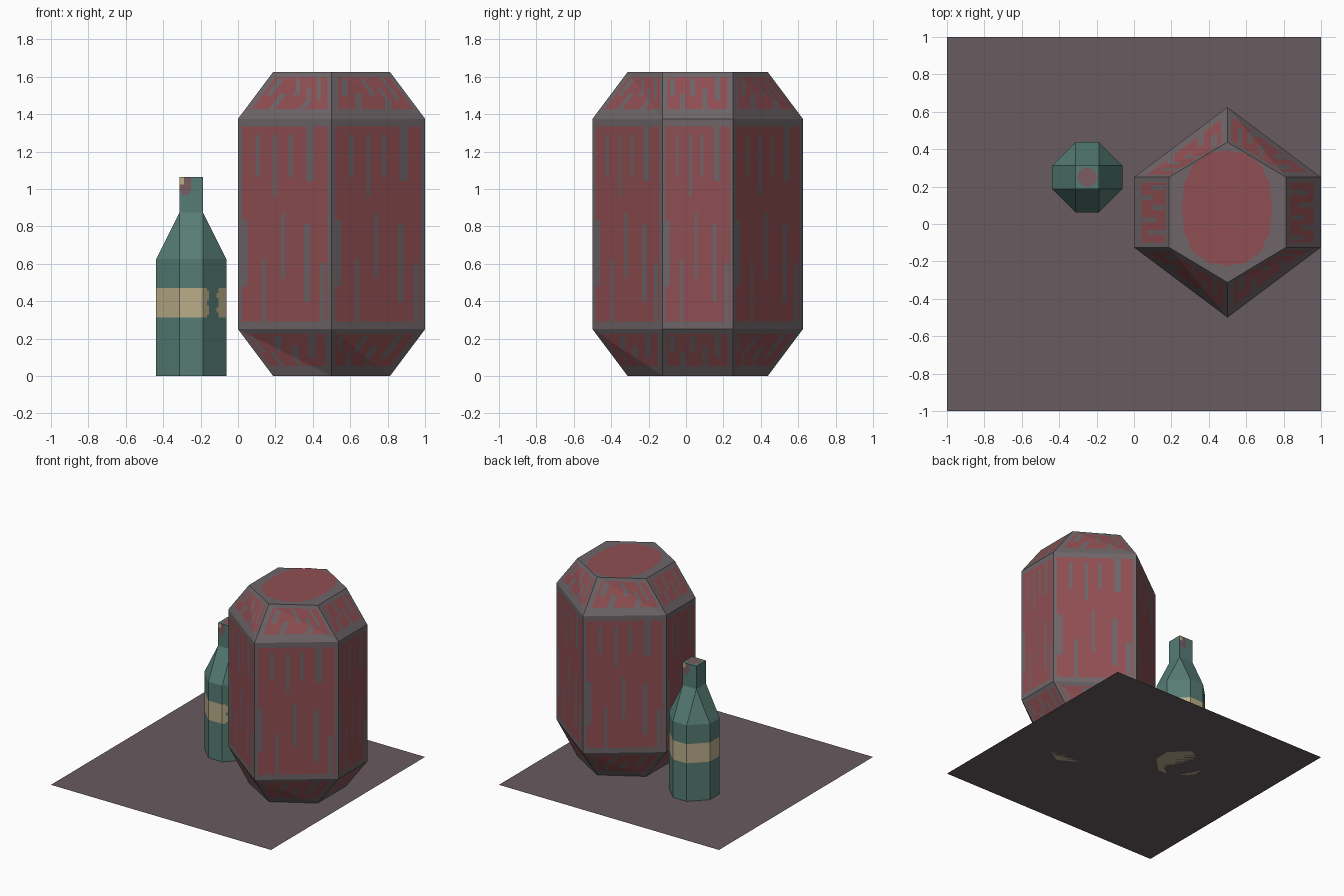
import bpy, bmesh, math
from mathutils import Vector

if "Cube" in bpy.data.objects:
    bpy.data.objects.remove(bpy.data.objects["Cube"])


def srgb(r, g, b):
    lin = lambda c: c / 12.92 if c <= 0.04045 else ((c + 0.055) / 1.055) ** 2.4
    return [lin(c / 255) for c in (r, g, b)] + [1]


PALETTE = [("floor_mauve", (104, 91, 95)), ("grey_trim", (110, 101, 104)),
           ("barrel_red", (144, 78, 82)), ("bottle_green", (86, 124, 116)),
           ("label_tan", (188, 174, 138)), ("cork_mauve", (122, 92, 98))]
MATS = []
for name, col in PALETTE:
    m = bpy.data.materials.new(name)
    m.diffuse_color = srgb(*col)
    m.use_nodes = True
    m.node_tree.nodes["Principled BSDF"].inputs["Base Color"].default_value = m.diffuse_color
    MATS.append(m)
FLOOR, GREY, RED, GREEN, TAN, CORK = range(6)


def finish(bm, name):
    bmesh.ops.remove_doubles(bm, verts=bm.verts, dist=1e-5)
    me = bpy.data.meshes.new(name)
    bm.to_mesh(me)
    bm.free()
    for m in MATS:
        me.materials.append(m)
    bpy.context.collection.objects.link(bpy.data.objects.new(name, me))


def panel(bm, a, b, c, d, rule, n=1, m=None):
    """Grid patch a-b-c-d folded on the b-d diagonal, coloured by rule(u, v)."""
    m = m or n

    def at(u, v):
        if u + v <= 1:
            return a + (b - a) * u + (d - a) * v
        return c + (d - c) * (1 - u) + (b - c) * (1 - v)
    g = [[bm.verts.new(at(i / n, j / m)) for j in range(m + 1)] for i in range(n + 1)]
    for i in range(n):
        for j in range(m):
            mat = rule((i + .5) / n, (j + .5) / m)
            for tri in ((g[i][j], g[i + 1][j], g[i][j + 1]),
                        (g[i + 1][j], g[i + 1][j + 1], g[i][j + 1])):
                bm.faces.new(tri).material_index = mat


def ring(pts, z):
    return [Vector((x, y, z)) for x, y in pts]


def cap(bm, pts, mat, down=False):
    f = bm.faces.new([bm.verts.new(p) for p in (pts[::-1] if down else pts)])
    f.material_index = mat


def rings(bm, low, high, rule, n=1, m=None):
    """Wall of panels between two rings; rule(side, u, v)."""
    k = len(low)
    for i in range(k):
        j = (i + 1) % k
        panel(bm, low[i], low[j], high[j], high[i],
              lambda u, v: rule(i, u, v), n, m)


# Floor
bm = bmesh.new()
cap(bm, ring([(-1, -1), (1, -1), (1, 1), (-1, 1)], 0), FLOOR)
finish(bm, "floor")

# Barrel: six sides with red panels and grey plank grooves
wide = [(1, -.125), (1, .25), (.5, .625), (0, .25), (0, -.125), (.5, -.5)]
narrow = [(.8125, -.125), (.8125, .25), (.5, .4375),
          (.1875, .25), (.1875, -.125), (.5, -.3125)]
# groove: centre u, half width, bottom z, top z
GROOVES = [(.2, .022, 1.07, 1.29), (.4, .022, .95, 1.3), (.56, .022, 1.06, 1.29),
           (.77, .04, 1.05, 1.33), (.48, .022, .53, .87), (.27, .022, .29, .62),
           (.74, .022, .4, .82), (.9, .03, .29, .6), (.07, .025, .48, .84)]
NOTCHES = [(.28, .035, .2, .55), (.44, .03, .5, .85), (.62, .035, .2, .65),
           (.8, .035, .4, .95), (.14, .03, .5, .85)]


def stave(side, u, v):
    z = .25 + 1.125 * v
    if u < .04 or u > .95 or z < .292 or z > 1.33:
        return GREY
    return GREY if any(abs(u - c) < w and lo < z < hi for c, w, lo, hi in GROOVES) else RED


def bevel(side, u, v):
    if u < .07 or u > .93 or v < .2 or v > .88:
        return GREY
    return GREY if any(abs(u - c) < w and lo < v < hi for c, w, lo, hi in NOTCHES) else RED


bm = bmesh.new()
rings(bm, ring(narrow, 0), ring(wide, .25), bevel, 28)
rings(bm, ring(wide, .25), ring(wide, 1.375), stave, 48, 54)
rings(bm, ring(wide, 1.375), ring(narrow, 1.625), bevel, 28)
cap(bm, ring(narrow, 0), TAN, True)
cap(bm, ring(narrow, 1.625), GREY)
finish(bm, "barrel")

# Barrel lid: scalloped red plate
bm = bmesh.new()
lid = []
for i in range(72):
    t = math.tau * i / 72
    s, c = math.sin(t), math.cos(t)
    r = (abs(c) ** 2.4 + abs(s) ** 2.4) ** (-1 / 2.4) * (1 + .015 * math.cos(16 * t))
    lid.append((.497 + .238 * c * r, .085 + .305 * s * r))
cap(bm, ring(lid, 1.628), RED)
finish(bm, "barrel_lid_panel")

# Bottle: octagonal body, square neck
CX, CY, R, H = -.25, .25, .1875, .0625
octo = [(CX + x, CY + y) for x, y in ((-H, -R), (H, -R), (R, -H), (R, H),
                                      (H, R), (-H, R), (-R, H), (-R, -H))]
# neck ring repeats each corner so it pairs with the octagon
neck = [(CX + x * H, CY + y * H) for x, y in ((-1, -1), (1, -1), (1, -1), (1, 1),
                                              (1, 1), (-1, 1), (-1, 1), (-1, -1))]
square = neck[1::2][-1:] + neck[1:7:2]
plain = lambda side, u, v: GREEN


def label(side, u, v):
    # torn gap on the front right side
    if side == 1 and abs(u - .42) < .21 + .08 * math.cos(4 * math.pi * v):
        return GREEN
    return TAN


def seal(side, u, v):
    if side % 2 == 0 and u < .5 and v > .5 + .25 * abs(u - .25):
        return TAN if u < .2 and v > .8 else CORK
    return GREEN


bm = bmesh.new()
cap(bm, ring(octo, 0), TAN, True)
rings(bm, ring(octo, 0), ring(octo, .3125), plain)
rings(bm, ring(octo, .3125), ring(octo, .47), label, 12)
rings(bm, ring(octo, .47), ring(octo, .625), plain)
for i in range(8):
    j = (i + 1) % 8
    lo, hi = ring(octo, .625), ring(neck, .875)
    if i % 2 == 0:
        panel(bm, lo[i], lo[j], hi[j], hi[i], lambda u, v: GREEN)
    else:
        cap(bm, [lo[i], lo[j], hi[i]], GREEN)
for i in range(4):
    j = (i + 1) % 4
    a, b = ring(square, .875), ring(square, 1.0625)
    panel(bm, a[i], a[j], b[j], b[i], lambda u, v: seal(i, u, v), 10)
cap(bm, ring(square, 1.0625), GREEN)
finish(bm, "bottle")

# Cork: round mauve plate on the bottle top
bm = bmesh.new()
cap(bm, ring([(CX + .052 * math.cos(math.tau * i / 16), CY + .052 * math.sin(math.tau * i / 16))
              for i in range(16)], 1.065), CORK)
finish(bm, "bottle_cork")
